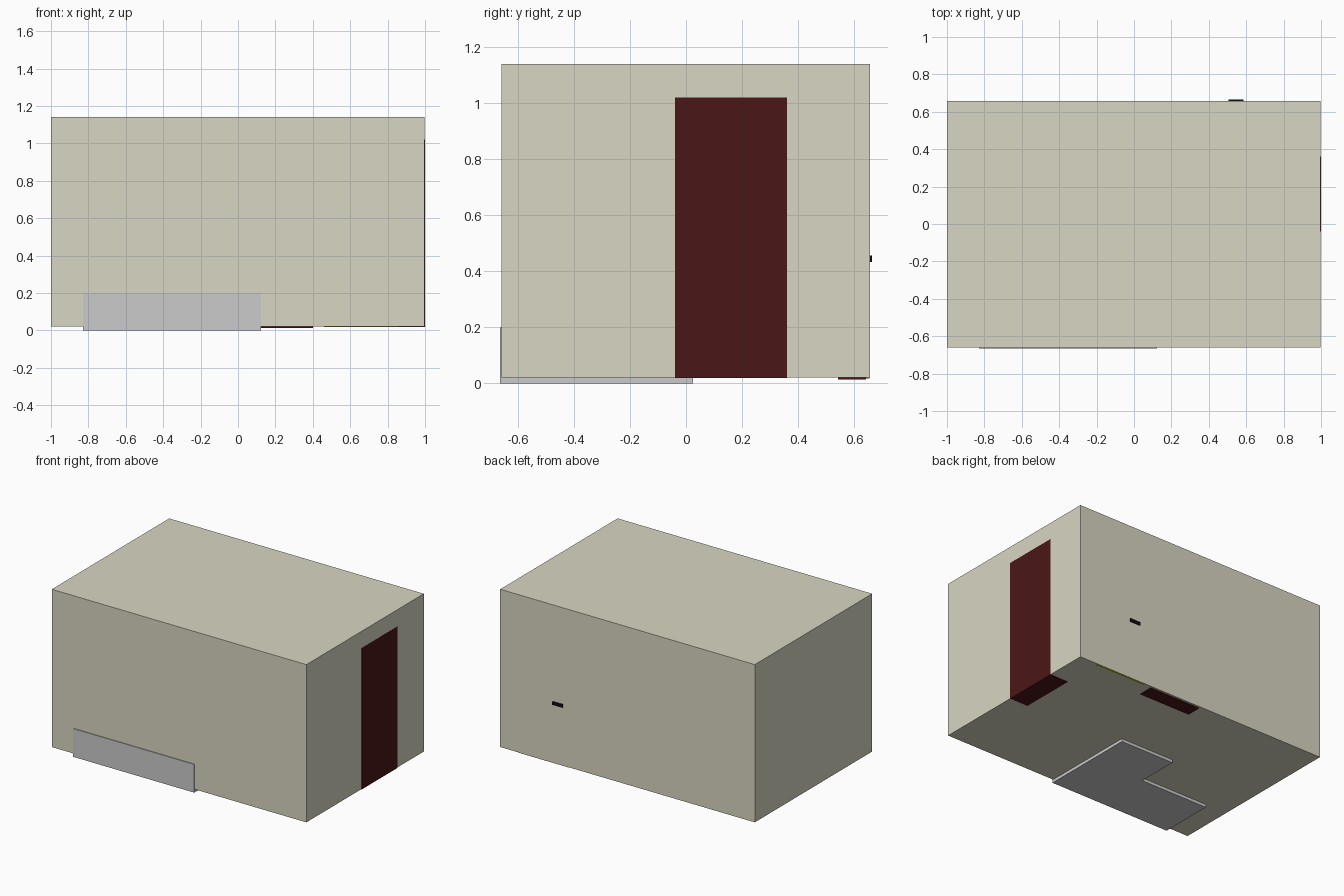
import bpy, bmesh

if "Cube" in bpy.data.objects:
    bpy.data.objects.remove(bpy.data.objects["Cube"])


def material(name, rgb):
    m = bpy.data.materials.new(name)
    m.diffuse_color = (*rgb, 1)
    m.use_nodes = True
    m.node_tree.nodes["Principled BSDF"].inputs["Base Color"].default_value = m.diffuse_color
    return m


def prism(name, outline, z0, z1, mat=None):
    """Extrude a flat outline from z0 up to z1."""
    bm = bmesh.new()
    base = bm.faces.new([bm.verts.new((x, y, z0)) for x, y in outline])
    top = bmesh.ops.extrude_face_region(bm, geom=[base])["geom"]
    bmesh.ops.translate(bm, vec=(0, 0, z1 - z0),
                        verts=[v for v in top if isinstance(v, bmesh.types.BMVert)])
    bmesh.ops.recalc_face_normals(bm, faces=bm.faces)
    me = bpy.data.meshes.new(name)
    bm.to_mesh(me)
    bm.free()
    if mat:
        me.materials.append(mat)
    ob = bpy.data.objects.new(name, me)
    bpy.context.collection.objects.link(ob)
    return ob


def box(name, x, y, z, mat=None):
    return prism(name, [(x[0], y[0]), (x[1], y[0]), (x[1], y[1]), (x[0], y[1])], *z, mat)


cream = material("cream_wall", (0.69, 0.67, 0.54))
maroon = material("dark_red_wood", (0.07, 0.008, 0.008))
yellow = material("yellow", (0.5, 0.5, 0.02))
black = material("black", (0.005, 0.005, 0.005))

# Closed room shell
box("room", (-1, 0.998), (-0.659, 0.657), (0.021, 1.14), cream)

# L-shaped sofa poking through the front wall and floor
prism("corner_sofa", [(-0.83, -0.665), (0.122, -0.665), (0.122, 0.025),
                      (-0.30, 0.025), (-0.30, -0.275), (-0.83, -0.275)], 0, 0.2)

# Tall wardrobe in the right wall
box("wardrobe", (0.855, 1.0), (-0.04, 0.36), (0.019, 1.02), maroon)

# Low cabinet along the back wall
box("low_cabinet", (0.0, 0.40), (0.543, 0.643), (0.014, 0.2), maroon)

# Thin yellow panel against the back wall
box("yellow_panel", (0.46, 0.855), (0.643, 0.655), (0.018, 0.4), yellow)

# Small black fitting through the back wall
box("black_fitting", (0.505, 0.585), (0.64, 0.665), (0.434, 0.456), black)
